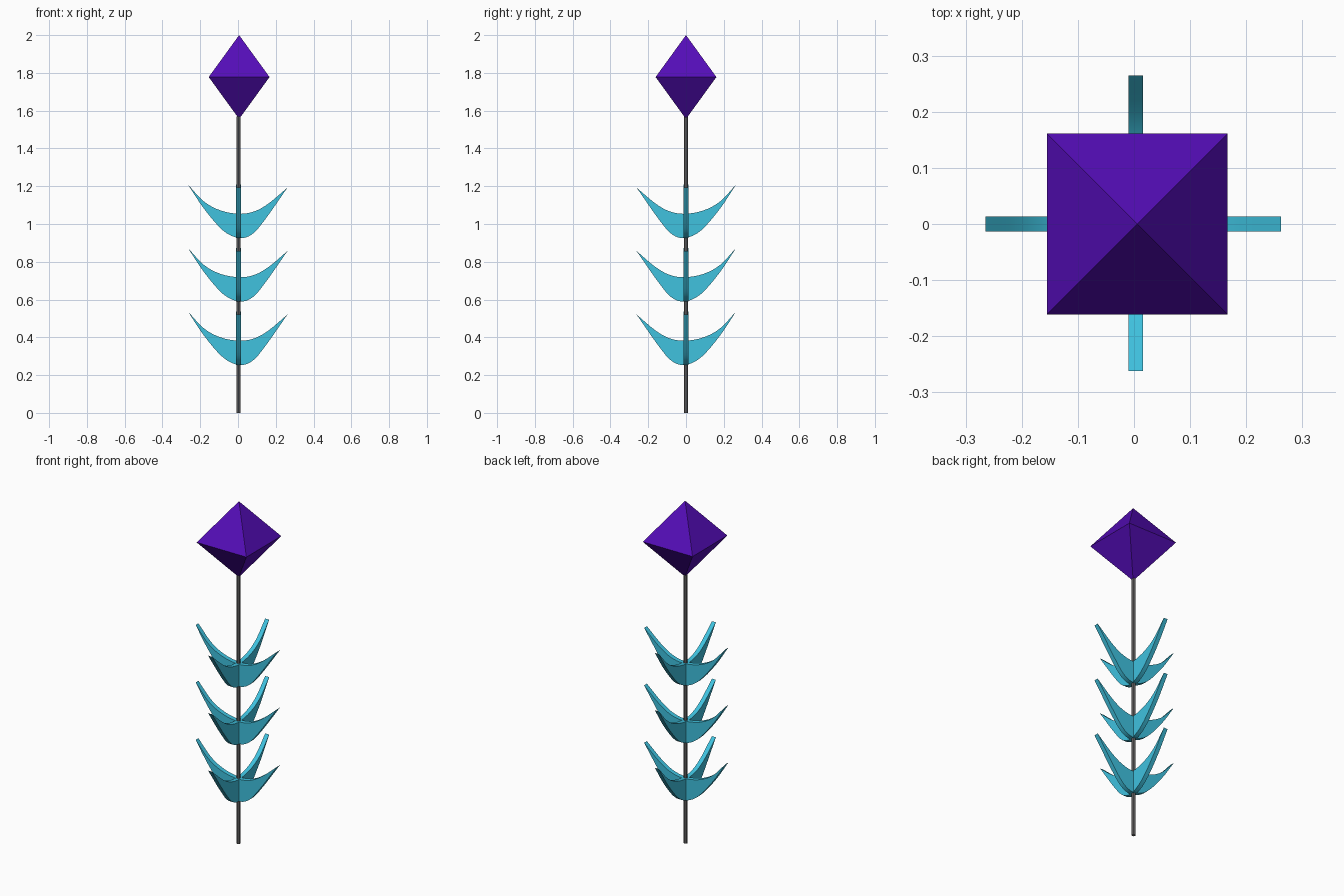
import bpy, bmesh, math
from mathutils import Vector

if "Cube" in bpy.data.objects:
    bpy.data.objects.remove(bpy.data.objects["Cube"])


def material(name, rgb):
    m = bpy.data.materials.new(name)
    m.diffuse_color = (*rgb, 1)
    m.use_nodes = True
    m.node_tree.nodes["Principled BSDF"].inputs["Base Color"].default_value = m.diffuse_color
    return m


purple = material("deep purple", (0.09, 0.004, 0.48))
teal = material("turquoise", (0.05, 0.54, 0.74))
grey = material("stem grey", (0.16, 0.155, 0.155))


def smooth(obj):
    bpy.ops.object.select_all(action='DESELECT')
    obj.select_set(True)
    bpy.context.view_layer.objects.active = obj
    bpy.ops.object.shade_smooth_by_angle(angle=math.radians(30))


def spline(pts, steps=4):
    """Catmull-Rom curve through the points."""
    p = [Vector(q) for q in pts]
    p = [2 * p[0] - p[1]] + p + [2 * p[-1] - p[-2]]
    out = []
    for i in range(1, len(p) - 2):
        a, b, c, d = p[i - 1:i + 3]
        for s in range(steps):
            t = s / steps
            out.append(0.5 * (2 * b + (c - a) * t + (2 * a - 5 * b + 4 * c - d) * t * t
                              + (3 * b - a - 3 * c + d) * t ** 3))
    return out + [p[-2]]


# Stem
bpy.ops.mesh.primitive_cylinder_add(vertices=8, radius=0.011, depth=1.57,
                                    location=(0.003, 0, 0.785))
stem = bpy.context.object
stem.name = "stem"
stem.data.materials.append(grey)
smooth(stem)

# Octahedral bloom: square ring with an apex above and below
bm = bmesh.new()
r = 0.161
ring = [bm.verts.new((x * r, y * r, 0)) for x, y in ((-1, -1), (1, -1), (1, 1), (-1, 1))]
top, bottom = bm.verts.new((0, 0, 0.222)), bm.verts.new((0, 0, -0.222))
for i in range(4):
    a, b = ring[i], ring[(i + 1) % 4]
    bm.faces.new((a, b, top))
    bm.faces.new((b, a, bottom))
me = bpy.data.meshes.new("bloom")
bm.to_mesh(me)
bm.free()
me.materials.append(purple)
bloom = bpy.data.objects.new("bloom", me)
bloom.location = (0.006, 0, 1.778)
bpy.context.collection.objects.link(bloom)

# Crescent leaf profile (x, z)
lower = spline([(-0.265, .283), (-0.18, .155), (-0.08, .04), (0.005, 0),
                (0.075, .02), (0.145, .10), (0.262, .267)])
upper = spline([(-0.265, .283), (-0.18, .193), (-0.09, .145), (0.01, .128),
                (0.09, .142), (0.165, .185), (0.262, .267)])

# Leaf mesh: a strip between both curves, thickened along y
bm = bmesh.new()
h = 0.013
lo = [bm.verts.new((p.x, -h, p.y)) for p in lower]
up = [bm.verts.new((p.x, -h, p.y)) for p in upper]
for i in range(len(lo) - 1):
    bm.faces.new((lo[i], lo[i + 1], up[i + 1], up[i]))
bmesh.ops.remove_doubles(bm, verts=bm.verts[:], dist=1e-5)
ext = bmesh.ops.extrude_face_region(bm, geom=bm.faces[:], use_keep_orig=True)
bmesh.ops.translate(bm, vec=(0, 2 * h, 0),
                    verts=[g for g in ext["geom"] if isinstance(g, bmesh.types.BMVert)])
bmesh.ops.recalc_face_normals(bm, faces=bm.faces[:])
leaf_mesh = bpy.data.meshes.new("leaf")
bm.to_mesh(leaf_mesh)
bm.free()
leaf_mesh.materials.append(teal)

# Three tiers of crossed leaves
for tier, z in enumerate((0.254, 0.590, 0.926)):
    for k in range(2):
        leaf = bpy.data.objects.new(f"leaf_{tier}_{k}", leaf_mesh)
        leaf.location = (0.003 * k, 0, z)
        leaf.rotation_euler.z = -math.pi / 2 * k
        bpy.context.collection.objects.link(leaf)
        if tier == 0 and k == 0:
            smooth(leaf)
